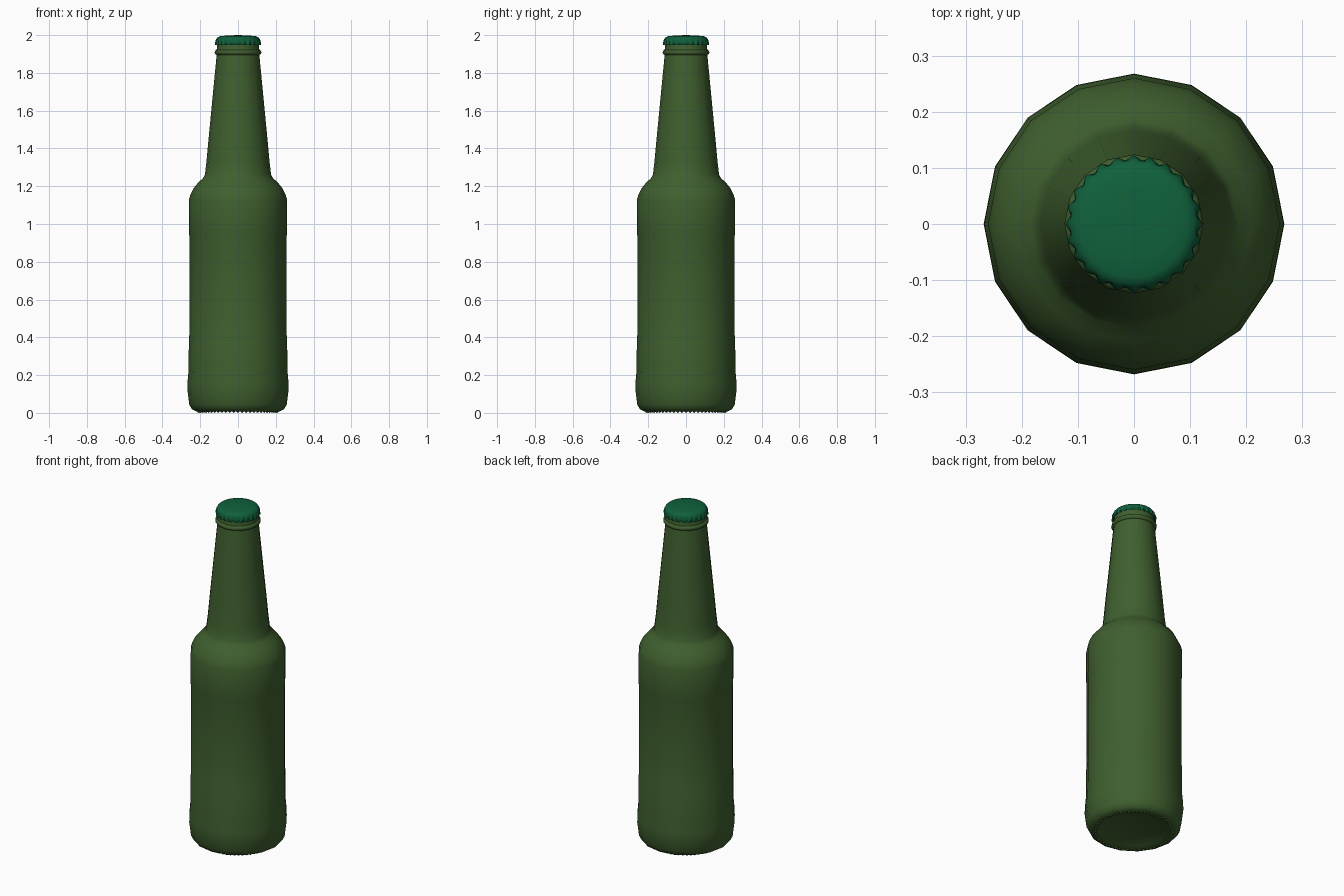
import bpy, bmesh, math

if "Cube" in bpy.data.objects:
    bpy.data.objects.remove(bpy.data.objects["Cube"])


def material(name, color):
    m = bpy.data.materials.new(name)
    m.diffuse_color = (*color, 1)
    m.use_nodes = True
    m.node_tree.nodes["Principled BSDF"].inputs["Base Color"].default_value = m.diffuse_color
    return m


def lathe(name, profile, sides, mat, flutes=0, angle=40):
    """Revolve (radius, z, flute depth) points; a zero radius closes to a pole."""
    bm = bmesh.new()
    rings = []
    for r, z, *depth in profile:
        if r == 0:
            rings.append([bm.verts.new((0, 0, z))])
            continue
        d = depth[0] if depth else 0
        ring = []
        for i in range(sides):
            a = 2 * math.pi * i / sides
            rr = r + d * math.cos(flutes * a)
            ring.append(bm.verts.new((rr * math.cos(a), rr * math.sin(a), z)))
        rings.append(ring)
    for a, b in zip(rings, rings[1:]):
        for i in range(sides):
            j = (i + 1) % sides
            if len(a) == 1:
                bm.faces.new((a[0], b[j], b[i]))
            elif len(b) == 1:
                bm.faces.new((a[i], a[j], b[0]))
            else:
                bm.faces.new((a[i], a[j], b[j], b[i]))
    bmesh.ops.recalc_face_normals(bm, faces=bm.faces)
    return finish(name, bm, mat, angle)


def finish(name, bm, mat, angle):
    me = bpy.data.meshes.new(name)
    bm.to_mesh(me)
    bm.free()
    me.materials.append(mat)
    ob = bpy.data.objects.new(name, me)
    bpy.context.collection.objects.link(ob)
    bpy.ops.object.select_all(action='DESELECT')
    ob.select_set(True)
    bpy.context.view_layer.objects.active = ob
    bpy.ops.object.shade_smooth_by_angle(angle=math.radians(angle))
    return ob


glass = material("green_glass", (0.05, 0.115, 0.028))
cap_paint = material("cap_green", (0.005, 0.12, 0.045))

# Bottle: recessed base, heel bulge, body, shoulder, neck, collar ring, lip
lathe("bottle", [
    (0, 0.035), (0.12, 0.03), (0.18, 0.016), (0.2, 0.008), (0.222, 0.008),
    (0.245, 0.02), (0.258, 0.045), (0.268, 0.125), (0.267, 0.165),
    (0.262, 0.22), (0.26, 0.4), (0.258, 0.41), (0.258, 0.94), (0.26, 0.95),
    (0.26, 1.13), (0.252, 1.155), (0.235, 1.19), (0.21, 1.22),
    (0.185, 1.243), (0.175, 1.262), (0.167, 1.33), (0.155, 1.46),
    (0.113, 1.895), (0.121, 1.9), (0.124, 1.908), (0.121, 1.918),
    (0.113, 1.922), (0.11, 1.945), (0.11, 1.965), (0.1, 1.975), (0, 1.975),
], 16, glass, angle=50)

# Knurled contact ring under the base
bm = bmesh.new()
for i in range(60):
    a = 2 * math.pi * i / 60
    r = 0.208
    new = bmesh.ops.create_icosphere(bm, subdivisions=1, radius=0.008)["verts"]
    bmesh.ops.translate(bm, verts=new,
                        vec=(r * math.cos(a), r * math.sin(a), 0.008))
finish("base_knurls", bm, glass, 60)

# Crimped crown cap
lathe("cap", [
    (0.109, 1.953, 0.003), (0.118, 1.947, 0.004), (0.118, 1.955, 0.004),
    (0.116, 1.97, 0.003), (0.114, 1.98, 0.001), (0.107, 1.989),
    (0.095, 1.994), (0.06, 1.998), (0, 2.0),
], 96, cap_paint, flutes=24)
